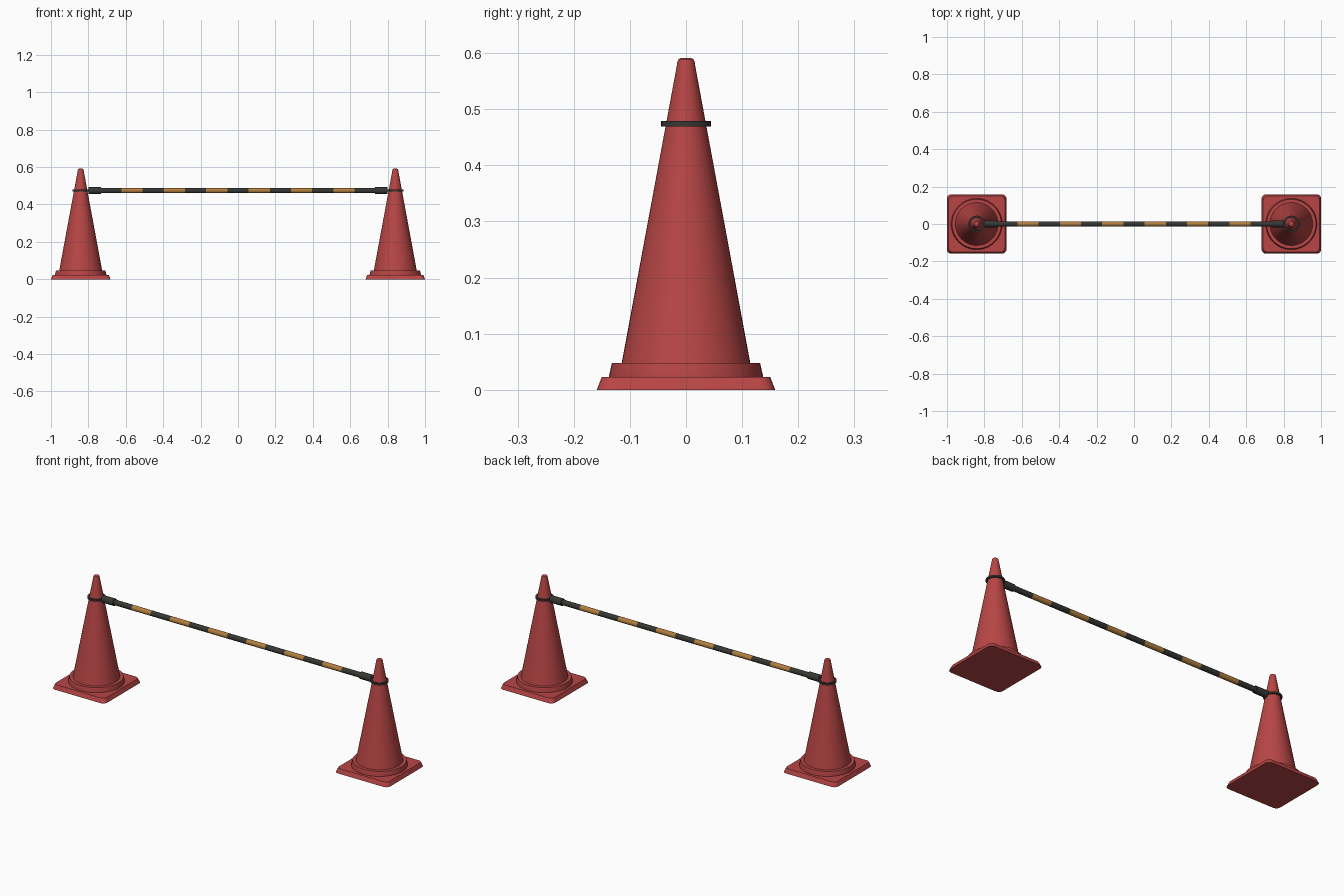
import bpy, bmesh, math
from mathutils import Matrix

if "Cube" in bpy.data.objects:
    bpy.data.objects.remove(bpy.data.objects["Cube"])


def material(name, rgb):
    m = bpy.data.materials.new(name)
    m.diffuse_color = (*rgb, 1)
    m.use_nodes = True
    m.node_tree.nodes["Principled BSDF"].inputs["Base Color"].default_value = m.diffuse_color
    return m


RED = material("cone_red", (0.48, 0.06, 0.06))
BLACK = material("dark_grey", (0.038, 0.038, 0.034))
YELLOW = material("amber", (0.45, 0.21, 0.05))

CONE_X = 0.841
BAR_Z = 0.474


def finish(bm, name, mats, loc):
    bmesh.ops.recalc_face_normals(bm, faces=bm.faces)
    me = bpy.data.meshes.new(name)
    bm.to_mesh(me)
    bm.free()
    ob = bpy.data.objects.new(name, me)
    bpy.context.collection.objects.link(ob)
    for m in mats:
        me.materials.append(m)
    ob.location = loc
    bpy.ops.object.select_all(action='DESELECT')
    ob.select_set(True)
    bpy.context.view_layer.objects.active = ob
    bpy.ops.object.shade_smooth_by_angle(angle=math.radians(30))
    return ob


def skin(bm, loops, closed=False):
    """Bridge successive vertex loops; cap the ends unless closed."""
    pairs = list(zip(loops, loops[1:]))
    if closed:
        pairs.append((loops[-1], loops[0]))
    for k, (a, b) in enumerate(pairs):
        n = len(a)
        for i in range(n):
            j = (i + 1) % n
            f = bm.faces.new((a[i], a[j], b[j], b[i]))
            f.material_index = 0
    if not closed:
        bm.faces.new(loops[0][::-1])
        bm.faces.new(loops[-1])


def lathe(name, profile, mats, loc, sides=48, closed=False, along_x=False, rule=None):
    bm = bmesh.new()
    loops = [[bm.verts.new((r * math.cos(t), r * math.sin(t), z))
              for t in (2 * math.pi * i / sides for i in range(sides))]
             for r, z in profile]
    skin(bm, loops, closed)
    if along_x:
        bmesh.ops.rotate(bm, verts=bm.verts, matrix=Matrix.Rotation(math.pi / 2, 3, 'Y'))
    if rule:
        for f in bm.faces:
            f.material_index = rule(f.calc_center_median())
    return finish(bm, name, mats, loc)


def rounded_square(bm, half, r, z, steps=5):
    pts = []
    for q in range(4):
        for s in range(steps + 1):
            t = math.pi / 2 * (q + s / steps)
            c = math.pi / 2 * q + math.pi / 4
            k = (half - r) * math.sqrt(2)
            pts.append(bm.verts.new((k * math.cos(c) + r * math.cos(t),
                                     k * math.sin(c) + r * math.sin(t), z)))
    return pts


for side, label in ((-1, "left"), (1, "right")):
    x = side * CONE_X
    # square foot plate with sloping edges
    bm = bmesh.new()
    skin(bm, [rounded_square(bm, 0.159, 0.024, 0), rounded_square(bm, 0.150, 0.022, 0.023)])
    finish(bm, label + "_cone_base", [RED], (x, 0, 0))
    # stepped collar, tapering body and rounded tip
    lathe(label + "_cone_body",
          [(0.137, 0.022), (0.137, 0.026), (0.132, 0.048), (0.1145, 0.048),
           (0.0165, 0.577), (0.0155, 0.584), (0.0135, 0.589), (0.010, 0.591)],
          [RED], (x, 0, 0))
    # flat hanging ring around the cone
    lathe(label + "_bar_ring",
          [(0.035, -0.0047), (0.0445, -0.0047), (0.0445, 0.0047), (0.035, 0.0047)],
          [BLACK], (x, 0, BAR_Z), sides=32, closed=True)
    # socket joining ring and bar
    lathe(label + "_bar_socket", [(0.0185, -0.034), (0.0185, 0.034)],
          [BLACK], (side * 0.766, 0, BAR_Z), sides=24, along_x=True)

# striped bar: 13 equal bands, alternating colours
BANDS, LENGTH = 13, 1.473
lathe("striped_bar",
      [(0.0138, -LENGTH / 2 + LENGTH * i / BANDS) for i in range(BANDS + 1)],
      [BLACK, YELLOW], (0, 0, BAR_Z), sides=24, along_x=True,
      rule=lambda c: int((c.x / LENGTH + 0.5) * BANDS) % 2 if abs(c.x) < 0.73 else 0)
